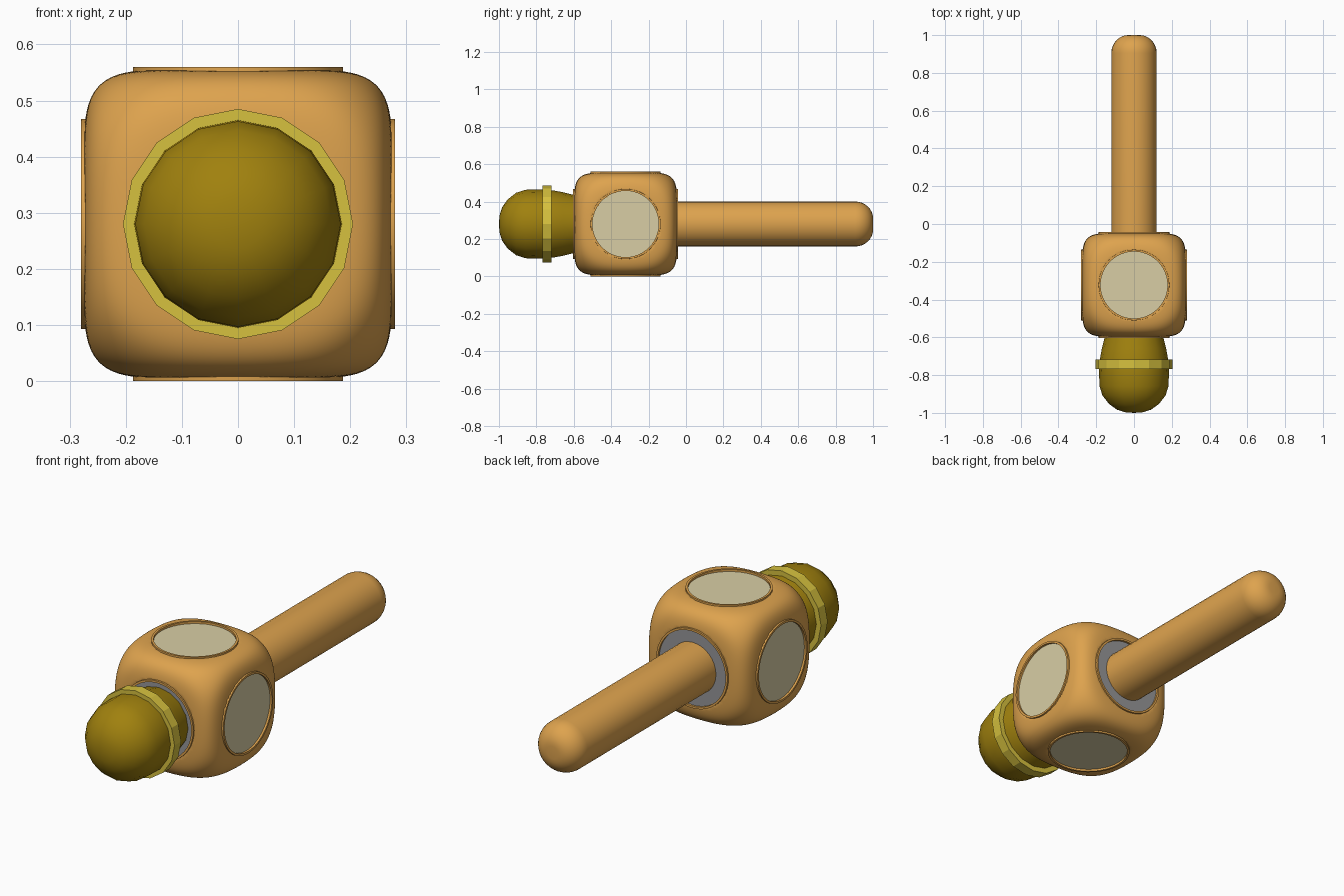
import bpy, bmesh, math
from mathutils import Vector

if "Cube" in bpy.data.objects:
    bpy.data.objects.remove(bpy.data.objects["Cube"])

CENTRE = Vector((0, -0.323, 0.28))      # middle of the block; every part is placed from here
UP = Vector((0, 0, 1))


def material(name, r, g, b):
    m = bpy.data.materials.new(name)
    lin = [((c / 255 + 0.055) / 1.055) ** 2.4 for c in (r, g, b)]
    m.diffuse_color = (*lin, 1)
    m.use_nodes = True
    m.node_tree.nodes["Principled BSDF"].inputs["Base Color"].default_value = m.diffuse_color
    return m


WOOD = material("warm wood", 222, 163, 78)
CREAM = material("cream", 216, 206, 165)
GREY = material("grey", 150, 150, 152)
OLIVE = material("dark olive", 160, 129, 14)
BAND = material("yellow band", 214, 193, 62)


def finish(name, bm, mat, sharp=40):
    """Clean up, shade smooth below the sharp angle and link."""
    bmesh.ops.remove_doubles(bm, verts=bm.verts, dist=1e-5)
    bmesh.ops.recalc_face_normals(bm, faces=bm.faces)
    for f in bm.faces:
        f.smooth = True
    for e in bm.edges:
        e.smooth = e.calc_face_angle(0) < math.radians(sharp)
    me = bpy.data.meshes.new(name)
    bm.to_mesh(me)
    bm.free()
    me.materials.append(mat)
    ob = bpy.data.objects.new(name, me)
    ob.location = CENTRE
    bpy.context.collection.objects.link(ob)
    return ob


def lathe(name, profile, axis, mat, sides=32, sharp=40):
    """Spin (height, radius) points around an axis through the block centre."""
    rot = UP.rotation_difference(Vector(axis))
    bm = bmesh.new()
    rings = []
    for h, r in profile:
        if r == 0:
            rings.append([bm.verts.new(rot @ Vector((0, 0, h)))] * sides)
            continue
        rings.append([bm.verts.new(rot @ Vector((r * math.cos(a), r * math.sin(a), h)))
                      for a in (2 * math.pi * i / sides for i in range(sides))])
    for p, q in zip(rings, rings[1:]):
        for i in range(sides):
            j = (i + 1) % sides
            corners = list(dict.fromkeys((p[i], p[j], q[j], q[i])))
            if len(corners) > 2:
                bm.faces.new(corners)
    return finish(name, bm, mat, sharp)


# Block: soft cube with extra-round corners and a shallow round recess in each face
bm = bmesh.new()
bmesh.ops.create_cube(bm, size=2)
bmesh.ops.subdivide_edges(bm, edges=bm.edges, cuts=47, use_grid_fill=True)
for v in bm.verts:
    d = v.co.normalized()
    r = 0.276 * sum(abs(c) ** 7.5 for c in d) ** (-1 / 7.5)
    r = (r ** -16 + 0.38 ** -16) ** (-1 / 16)
    p = d * r
    k = max(range(3), key=lambda i: abs(p[i]))
    if math.sqrt(max(p.length_squared - p[k] ** 2, 0)) < 0.179:
        p[k] = math.copysign(0.266, p[k])
    v.co = p
finish("block", bm, WOOD)

# Rim and inlay disc on every face: grey where the handle and knob join, cream elsewhere
for label, axis, mat in (("right", (1, 0, 0), CREAM), ("left", (-1, 0, 0), CREAM),
                         ("top", (0, 0, 1), CREAM), ("bottom", (0, 0, -1), CREAM),
                         ("front", (0, -1, 0), GREY), ("back", (0, 1, 0), GREY)):
    lathe(label + "_rim", [(0.262, 0.177), (0.28, 0.177), (0.28, 0.187),
                           (0.262, 0.188), (0.262, 0.177)], axis, WOOD, 48)
    lathe(label + "_inlay", [(0.264, 0), (0.264, 0.178), (0.27, 0.178), (0.27, 0)],
          axis, mat, 48)

# Handle with rounded end
end = [(1.228 + 0.095 * math.sin(t), 0.03 + 0.09 * math.cos(t))
       for t in (math.pi / 2 * i / 8 for i in range(9))]
lathe("handle", [(0.2, 0), (0.2, 0.12)] + end + [(1.323, 0)], (0, 1, 0), WOOD, 32)

# Knob at the front and the band around it
lathe("knob", [(0.2, 0), (0.2, 0.14), (0.277, 0.155), (0.335, 0.17), (0.39, 0.18),
               (0.45, 0.185), (0.535, 0.183), (0.585, 0.167), (0.63, 0.132),
               (0.66, 0.09), (0.674, 0.045), (0.677, 0)], (0, -1, 0), OLIVE, 16)
lathe("knob_band", [(0.395, 0.17), (0.395, 0.205), (0.445, 0.205), (0.445, 0.17),
                    (0.395, 0.17)], (0, -1, 0), BAND, 16, sharp=10)
